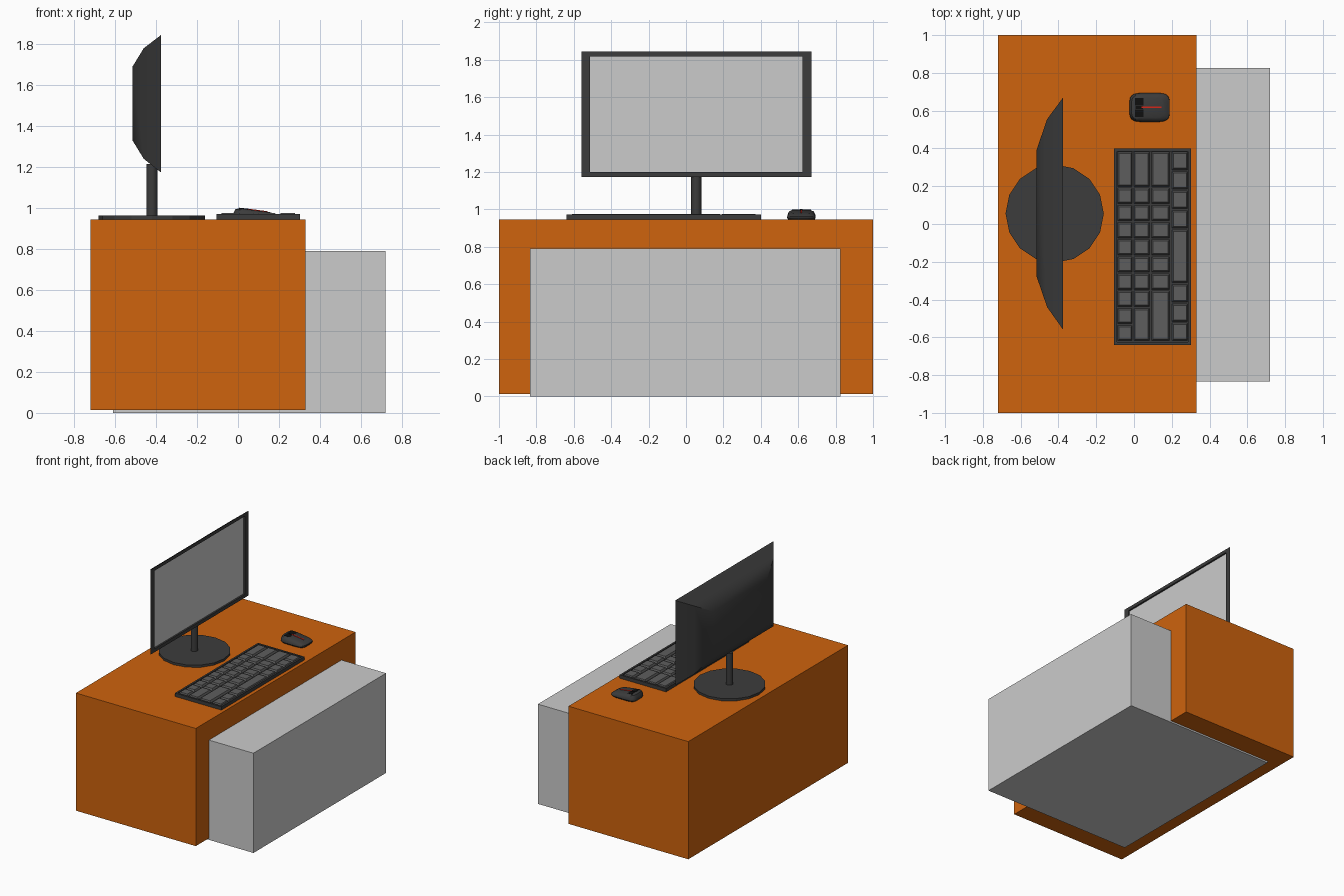
import bpy, bmesh, math

if "Cube" in bpy.data.objects:
    bpy.data.objects.remove(bpy.data.objects["Cube"])


def material(name, rgb):
    m = bpy.data.materials.new(name)
    m.diffuse_color = (*rgb, 1)
    m.use_nodes = True
    m.node_tree.nodes["Principled BSDF"].inputs["Base Color"].default_value = m.diffuse_color
    return m


ORANGE = material("orange_wood", (0.62, 0.125, 0.004))
DARK = material("dark_plastic", (0.045, 0.045, 0.045))
KEYGREY = material("key_grey", (0.11, 0.11, 0.11))
BLACK = material("black_plastic", (0.005, 0.005, 0.005))
RED = material("red_light", (0.7, 0.02, 0.01))


def finish(name, bm, mat=None, smooth=None):
    bmesh.ops.recalc_face_normals(bm, faces=bm.faces)
    me = bpy.data.meshes.new(name)
    bm.to_mesh(me)
    bm.free()
    ob = bpy.data.objects.new(name, me)
    bpy.context.collection.objects.link(ob)
    if mat:
        me.materials.append(mat)
    if smooth:
        bpy.ops.object.select_all(action='DESELECT')
        ob.select_set(True)
        bpy.context.view_layer.objects.active = ob
        bpy.ops.object.shade_smooth_by_angle(angle=math.radians(smooth))
    return ob


def loft(bm, rings):
    """Skin a list of equal-length point rings and cap both ends."""
    vs = [[bm.verts.new(p) for p in r] for r in rings]
    n = len(vs[0])
    for a, b in zip(vs, vs[1:]):
        for i in range(n):
            j = (i + 1) % n
            bm.faces.new((a[i], a[j], b[j], b[i]))
    bm.faces.new(vs[0])
    bm.faces.new(vs[-1])


def rect_xy(x0, x1, y0, y1, z):
    return [(x0, y0, z), (x1, y0, z), (x1, y1, z), (x0, y1, z)]


def rect_yz(x, y0, y1, z0, z1):
    return [(x, y0, z0), (x, y1, z0), (x, y1, z1), (x, y0, z1)]


def box(name, x, y, z, mat=None):
    bm = bmesh.new()
    loft(bm, [rect_xy(*x, *y, z[0]), rect_xy(*x, *y, z[1])])
    return finish(name, bm, mat)


def cylinder(name, x, y, r, z0, z1, sides, smooth=None):
    ring = [(x + r * math.cos(t), y + r * math.sin(t))
            for t in (2 * math.pi * i / sides for i in range(sides))]
    bm = bmesh.new()
    loft(bm, [[(*p, z) for p in ring] for z in (z0, z1)])
    return finish(name, bm, DARK, smooth)


# Desk body and the grey block pushed into it
box("desk", (-0.72, 0.33), (-1, 1), (0.013, 0.945), ORANGE)
box("front_block", (-0.61, 0.72), (-0.835, 0.825), (0, 0.79))

# Monitor: stepped back shell, bezel and recessed panel
bm = bmesh.new()
loft(bm, [rect_yz(-0.515, -0.28, 0.395, 1.33, 1.69),
          rect_yz(-0.46, -0.44, 0.555, 1.24, 1.78),
          rect_yz(-0.375, -0.56, 0.67, 1.173, 1.845),
          rect_yz(-0.375, -0.512, 0.622, 1.2, 1.818),
          rect_yz(-0.39, -0.512, 0.622, 1.2, 1.818)])
finish("monitor_shell", bm, DARK, 32)
bm = bmesh.new()
bm.faces.new([bm.verts.new(p) for p in rect_yz(-0.388, -0.512, 0.622, 1.2, 1.818)])
screen = finish("monitor_screen", bm)
if screen.data.polygons[0].normal.x < 0:
    screen.data.flip_normals()

# Monitor stand
cylinder("stand_base", -0.42, 0.055, 0.26, 0.945, 0.963, 16)
cylinder("stand_pole", -0.42, 0.055, 0.027, 0.96, 1.215, 16, 40)

# Keyboard tray with a raised rim
X0, X1, Y0, Y1 = -0.105, 0.302, -0.64, 0.4
bm = bmesh.new()
loft(bm, [rect_xy(X0, X1, Y0, Y1, 0.945), rect_xy(X0, X1, Y0, Y1, 0.972),
          rect_xy(X0 + .015, X1 - .015, Y0 + .015, Y1 - .015, 0.972),
          rect_xy(X0 + .015, X1 - .015, Y0 + .015, Y1 - .015, 0.960)])
finish("keyboard_tray", bm, DARK)

# Keys: rows of tapered caps, each row given by relative key widths
rows = [(-0.089, -0.008, [2.1] + [1] * 9),
        (-0.003, 0.083, [2.1] + [1] * 7 + [2]),
        (0.091, 0.190, [2.1] + [1] * 6 + [3]),
        (0.199, 0.286, [1.13] * 4 + [3.17] + [1.13] * 3)]
bm = bmesh.new()
for x0, x1, widths in rows:
    y = 0.385
    unit = 1.008 / sum(widths)
    for w in widths:
        ya, yb = y - w * unit + .005, y - .005
        loft(bm, [rect_xy(x0 + .002, x1 - .002, ya, yb, 0.960),
                  rect_xy(x0 + .009, x1 - .009, ya + .008, yb - .008, 0.975)])
        y -= w * unit
finish("keyboard_keys", bm, KEYGREY)

# Mouse body: rounded rectangles stacked upwards, tilted down to the palm end
MX, MY, SLOPE = 0.0825, 0.617, 0.13
rings = []
for z, hx, hy, k in [(0.945, 0.100, 0.070, 0), (0.955, 0.107, 0.077, 0),
                     (0.968, 0.106, 0.075, 0.05), (0.981, 0.096, 0.068, SLOPE),
                     (0.989, 0.078, 0.054, SLOPE)]:
    ring = []
    for i in range(24):
        t = 2 * math.pi * (i + 0.5) / 24
        c, s = math.cos(t), math.sin(t)
        dx = hx * math.copysign(abs(c) ** 0.45, c)
        dy = hy * math.copysign(abs(s) ** 0.45, s)
        ring.append((MX + dx, MY + dy, z - k * dx))
    rings.append(ring)
bm = bmesh.new()
loft(bm, rings)
finish("mouse_body", bm, DARK, 40)


# Mouse buttons, wheel and light strip follow the sloping top
def on_mouse(name, x0, x1, y0, y1, rise, mat):
    def layer(dz):
        return [(x, y, 0.989 - SLOPE * (x - MX) + dz)
                for x, y, _ in rect_xy(x0, x1, MY + y0, MY + y1, 0)]
    bm = bmesh.new()
    loft(bm, [layer(-0.004), layer(rise)])
    finish(name, bm, mat)


for side, a, b in [("left", 0.010, 0.050), ("right", -0.050, -0.010)]:
    on_mouse(side + "_mouse_button", 0.006, 0.050, a, b, 0.001, BLACK)
on_mouse("mouse_wheel", 0.008, 0.048, -0.007, 0.007, 0.003, BLACK)
on_mouse("mouse_light", 0.040, 0.145, -0.004, 0.004, 0.0035, RED)
